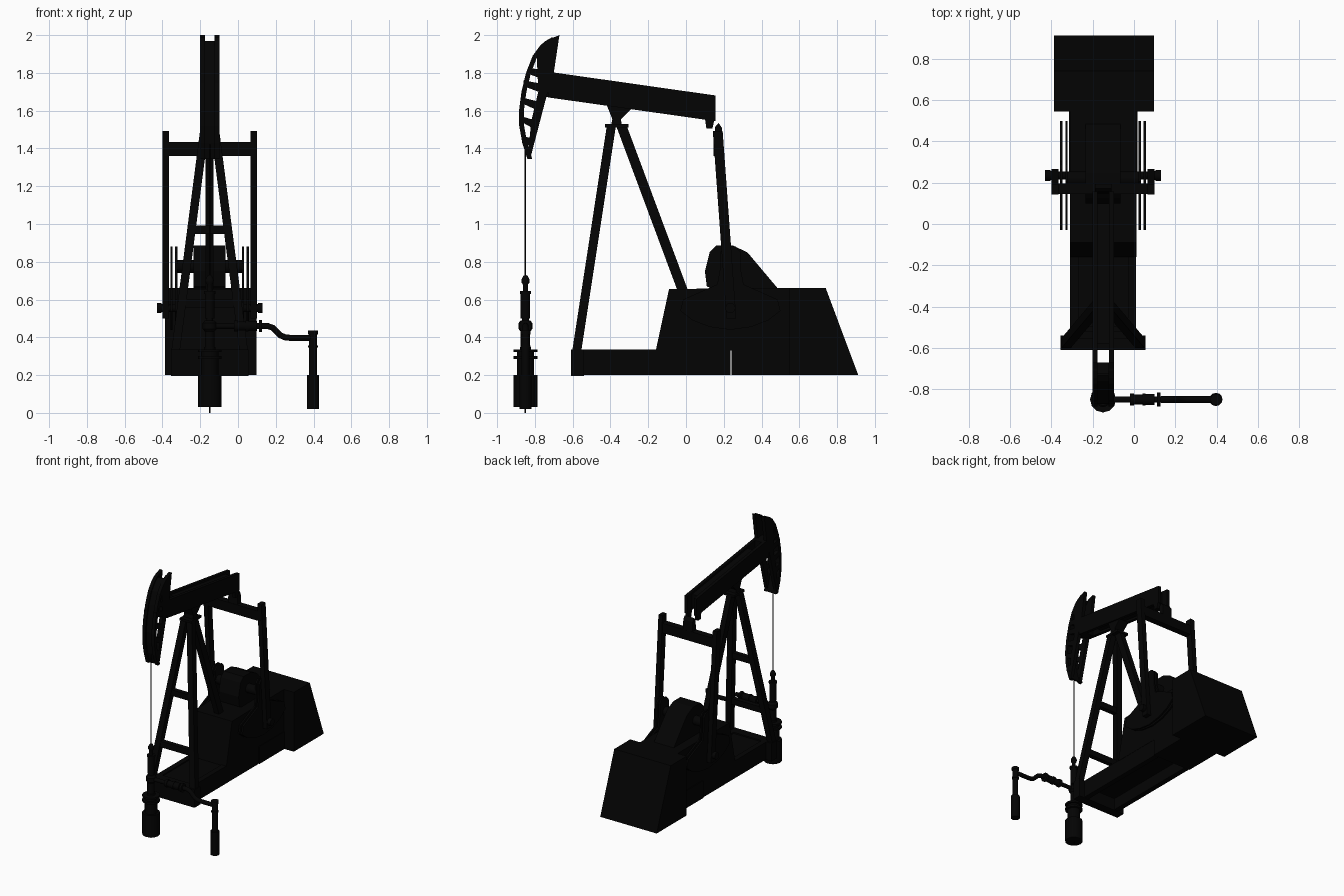
import bpy, bmesh, math
from mathutils import Vector

black = bpy.data.materials.new("matte black")
black.diffuse_color = (0.001, 0.001, 0.001, 1)
CX = -0.15   # centre line of the pumping unit
WY = -0.85   # wellhead line


def finish(name, bm, smooth=False):
    bmesh.ops.recalc_face_normals(bm, faces=bm.faces[:])
    me = bpy.data.meshes.new(name)
    bm.to_mesh(me)
    bm.free()
    me.materials.append(black)
    ob = bpy.data.objects.new(name, me)
    bpy.context.collection.objects.link(ob)
    if smooth:
        bpy.ops.object.select_all(action='DESELECT')
        ob.select_set(True)
        bpy.context.view_layer.objects.active = ob
        bpy.ops.object.shade_smooth_by_angle(angle=math.radians(35))
    return ob


def box(name, x0, x1, y0, y1, z0, z1):
    return prism(name, [(y0, z0), (y1, z0), (y1, z1), (y0, z1)], x0, x1)


def prism(name, pts, x0, x1):
    """Side profile (y, z) extruded from x0 to x1."""
    bm = bmesh.new()
    a = [bm.verts.new((x0, y, z)) for y, z in pts]
    b = [bm.verts.new((x1, y, z)) for y, z in pts]
    bm.faces.new(a)
    bm.faces.new(b[::-1])
    for i in range(len(pts)):
        j = (i + 1) % len(pts)
        bm.faces.new((a[i], a[j], b[j], b[i]))
    return finish(name, bm)


def strut(name, p, q, wx, wy):
    """Square bar with level ends."""
    bm = bmesh.new()
    ends = [[bm.verts.new((c[0] + sx * wx / 2, c[1] + sy * wy / 2, c[2]))
             for sx, sy in ((-1, -1), (1, -1), (1, 1), (-1, 1))] for c in (p, q)]
    bm.faces.new(ends[0])
    bm.faces.new(ends[1])
    for i in range(4):
        j = (i + 1) % 4
        bm.faces.new((ends[0][i], ends[0][j], ends[1][j], ends[1][i]))
    return finish(name, bm)


def lathe(name, origin, prof, axis='Z', n=12):
    """Profile of (radius, distance) turned round an axis."""
    bm = bmesh.new()
    rings = []
    for r, h in prof:
        ring = []
        for k in range(n):
            t = math.tau * k / n
            u, v = r * math.cos(t), r * math.sin(t)
            co = (u, v, h) if axis == 'Z' else (h, u, v)
            ring.append(bm.verts.new(Vector(origin) + Vector(co)))
        rings.append(ring)
    bm.faces.new(rings[0])
    bm.faces.new(rings[-1])
    for a, b in zip(rings, rings[1:]):
        for k in range(n):
            m = (k + 1) % n
            bm.faces.new((a[k], a[m], b[m], b[k]))
    return finish(name, bm, True)


def steps(*segs):
    """Stepped turning profile from (radius, start, end)."""
    return [p for r, a, b in segs for p in ((r, a), (r, b))]


# Skid: two rails, a deck and a front cross beam
for s in (-1, 1):
    x = CX + s * 0.14
    box("skid_rail", x - 0.02, x + 0.02, -0.6, 0.235, 0.2, 0.335)
box("skid_deck", -0.3, 0.0, -0.59, 0.235, 0.29, 0.325)
box("skid_front_beam", -0.355, 0.055, -0.61, -0.54, 0.195, 0.335)

# Gearbox plinth, middle housing with a wider foot, rear motor housing
prism("plinth", [(-0.16, 0.33), (-0.09, 0.655), (0.24, 0.66), (0.24, 0.33)], -0.31, 0.012)
box("middle_housing", -0.31, 0.012, 0.24, 0.56, 0.2, 0.66)
box("middle_foot", -0.316, 0.016, 0.24, 0.56, 0.2, 0.335)
prism("rear_housing", [(0.545, 0.2), (0.545, 0.66), (0.74, 0.66), (0.912, 0.2)], -0.387, 0.097)

# Belt guard
guard = [(0.11, 0.67), (0.10, 0.75), (0.125, 0.85), (0.16, 0.885), (0.25, 0.885),
         (0.325, 0.85), (0.485, 0.66), (0.4, 0.64), (0.18, 0.64)]
prism("belt_guard", guard, -0.235, -0.065)

# Fan-shaped counterweight plates hanging from the crank shaft
half = [(0.0, 0.44), (0.11, 0.455), (0.2, 0.49), (0.265, 0.54), (0.25, 0.6), (0.15, 0.645),
        (0.07, 0.68), (0.055, 0.76), (0.055, 0.85), (0.03, 0.88)]
plate = [(0.235 + a, z) for a, z in half] + [(0.235 - a, z) for a, z in reversed(half[1:])]
for s in (-1, 1):
    for off in (0.177, 0.202):
        x = CX + s * off
        prism("crank_plate", plate, x - 0.006, x + 0.006)
    lathe("crank_pin", (CX, 0.235, 0.555), steps((0.02, s * 0.15, s * 0.22), (0.022, s * 0.22, s * 0.255),
          (0.027, s * 0.255, s * 0.28)), 'X')
    # Pitman arm
    x = CX + s * 0.233
    strut("pitman_arm", (x, 0.24, 0.5), (x, 0.168, 1.492), 0.035, 0.052)
lathe("gear_shaft", (CX, 0.22, 0.775), [(0.035, -0.18), (0.035, 0.18)], 'X', 16)
box("equalizer_bar", -0.385, 0.085, 0.145, 0.195, 1.36, 1.435)
# Centre link between the equalizer and the beam tail
prism("tail_link", [(0.148, 1.43), (0.195, 1.43), (0.19, 1.51), (0.172, 1.535), (0.155, 1.515)],
      CX - 0.04, CX + 0.04)

# Support legs, rungs and saddle
def leg_point(s, z):
    t = (z - 0.33) / 1.19
    return (CX + s * (0.18 - 0.155 * t), -0.578 + 0.183 * t, z)

for s in (-1, 1):
    strut("front_leg", leg_point(s, 0.33), leg_point(s, 1.52), 0.045, 0.048)
strut("rear_leg", (CX, -0.018, 0.65), (CX, -0.342, 1.52), 0.042, 0.056)
for z in (0.58, 0.97):
    a, b = leg_point(-1, z), leg_point(1, z)
    box("leg_rung", a[0], b[0], a[1] - 0.018, a[1] + 0.018, z - 0.023, z + 0.023)
box("saddle_plate", -0.2, -0.1, -0.43, -0.305, 1.512, 1.53)
prism("saddle", [(-0.42, 1.63), (-0.29, 1.61), (-0.345, 1.555), (-0.34, 1.53), (-0.395, 1.53),
                 (-0.39, 1.555)], -0.19, -0.11)

# Walking beam: twin girders with a filler
def top(y):
    return 1.802 - 0.142 * (y + 0.7)

def girder(name, y0, y1, hi, lo, x0, x1):
    prism(name, [(y0, top(y0) - hi), (y1, top(y1) - hi), (y1, top(y1) - lo), (y0, top(y0) - lo)], x0, x1)

for s in (-1, 1):
    xa, xb = sorted((CX + s * 0.028, CX + s * 0.052))
    girder("beam_web", -0.73, 0.157, 0.0, 0.136, xa, xb)
    prism("tail_bracket", [(0.1, 1.56), (0.15, 1.55), (0.14, 1.505), (0.108, 1.505)], xa, xb)
girder("beam_filler", -0.58, 0.1, 0.015, 0.12, CX - 0.03, CX + 0.03)
girder("beam_head_tie", -0.75, -0.67, 0.0, 0.135, CX - 0.03, CX + 0.03)

# Horse head: curved rims, back posts, ribs and a cable track
rim = [(-0.67, 2.0), (-0.71, 1.988), (-0.79, 1.965), (-0.772, 1.945), (-0.812, 1.89), (-0.847, 1.80),
       (-0.871, 1.70), (-0.884, 1.60), (-0.883, 1.52), (-0.867, 1.43), (-0.84, 1.345)]
rim[2] = (-0.745, 1.968)

def band(pts, a, b):
    return [(y + a, z) for y, z in pts] + [(y + b, z) for y, z in reversed(pts)]

post = [(-0.67, 2.0), (-0.70, 1.80), (-0.74, 1.67), (-0.825, 1.345), (-0.84, 1.345),
        (-0.818, 1.55), (-0.782, 1.70), (-0.788, 1.84), (-0.79, 1.90), (-0.76, 1.94), (-0.70, 1.988)]
ribs = [((-0.835, 1.81), (-0.77, 1.795)), ((-0.86, 1.745), (-0.77, 1.72)),
        ((-0.87, 1.655), (-0.785, 1.625)), ((-0.87, 1.555), (-0.80, 1.525)),
        ((-0.86, 1.45), (-0.82, 1.43))]
for s in (-1, 1):
    xs = sorted((CX + s * 0.026, CX + s * 0.052))
    prism("head_rim", band(rim[1:], 0, 0.026), *xs)
    prism("head_post", post, *xs)
    for (y0, z0), (y1, z1) in ribs:
        prism("head_rib", [(y0, z0 - 0.015), (y1, z1 - 0.024), (y1, z1 + 0.024), (y0, z0 + 0.015)], *xs)
prism("cable_track", band(rim[2:], 0.012, 0.024), CX - 0.03, CX + 0.03)

# Polished rod and wellhead
lathe("polished_rod", (CX, WY, 0), [(0.004, 0), (0.004, 1.45)], 'Z', 8)
lathe("wellhead", (CX, WY, 0), steps(
    (0.063, 0.03, 0.2), (0.046, 0.2, 0.285), (0.063, 0.285, 0.3), (0.046, 0.3, 0.322),
    (0.063, 0.322, 0.336), (0.03, 0.336, 0.35), (0.025, 0.35, 0.43)) + [
    (0.037, 0.445), (0.037, 0.475), (0.025, 0.49)] + steps(
    (0.018, 0.49, 0.5), (0.025, 0.5, 0.63), (0.03, 0.63, 0.645), (0.014, 0.645, 0.68)) + [
    (0.021, 0.69), (0.022, 0.705), (0.012, 0.725), (0.004, 0.73)])

# Flow line with valve
lathe("flow_valve", (0, WY, 0.46), steps(
    (0.015, CX, -0.02), (0.03, -0.02, 0.0), (0.024, 0.0, 0.04), (0.03, 0.04, 0.055),
    (0.026, 0.055, 0.1), (0.015, 0.1, 0.112), (0.033, 0.112, 0.128), (0.015, 0.128, 0.15)), 'X')
bm = bmesh.new()
path = [(0.13, 0.46), (0.16, 0.459), (0.185, 0.45), (0.205, 0.43), (0.225, 0.41), (0.25, 0.4),
        (0.28, 0.397), (0.395, 0.397)]
rings = []
for i, (x, z) in enumerate(path):
    p, q = path[max(i - 1, 0)], path[min(i + 1, len(path) - 1)]
    t = Vector((q[0] - p[0], q[1] - p[1])).normalized()
    rings.append([bm.verts.new((x - t.y * 0.016 * math.sin(a), WY + 0.016 * math.cos(a),
                  z + t.x * 0.016 * math.sin(a))) for a in (math.tau * k / 12 for k in range(12))])
for a, b in zip(rings, rings[1:]):
    for k in range(12):
        bm.faces.new((a[k], a[(k + 1) % 12], b[(k + 1) % 12], b[k]))
finish("flow_pipe", bm, True)
lathe("riser", (0.397, WY, 0), steps(
    (0.032, 0.02, 0.2), (0.021, 0.2, 0.345), (0.026, 0.345, 0.357), (0.021, 0.357, 0.415),
    (0.027, 0.415, 0.435)))
